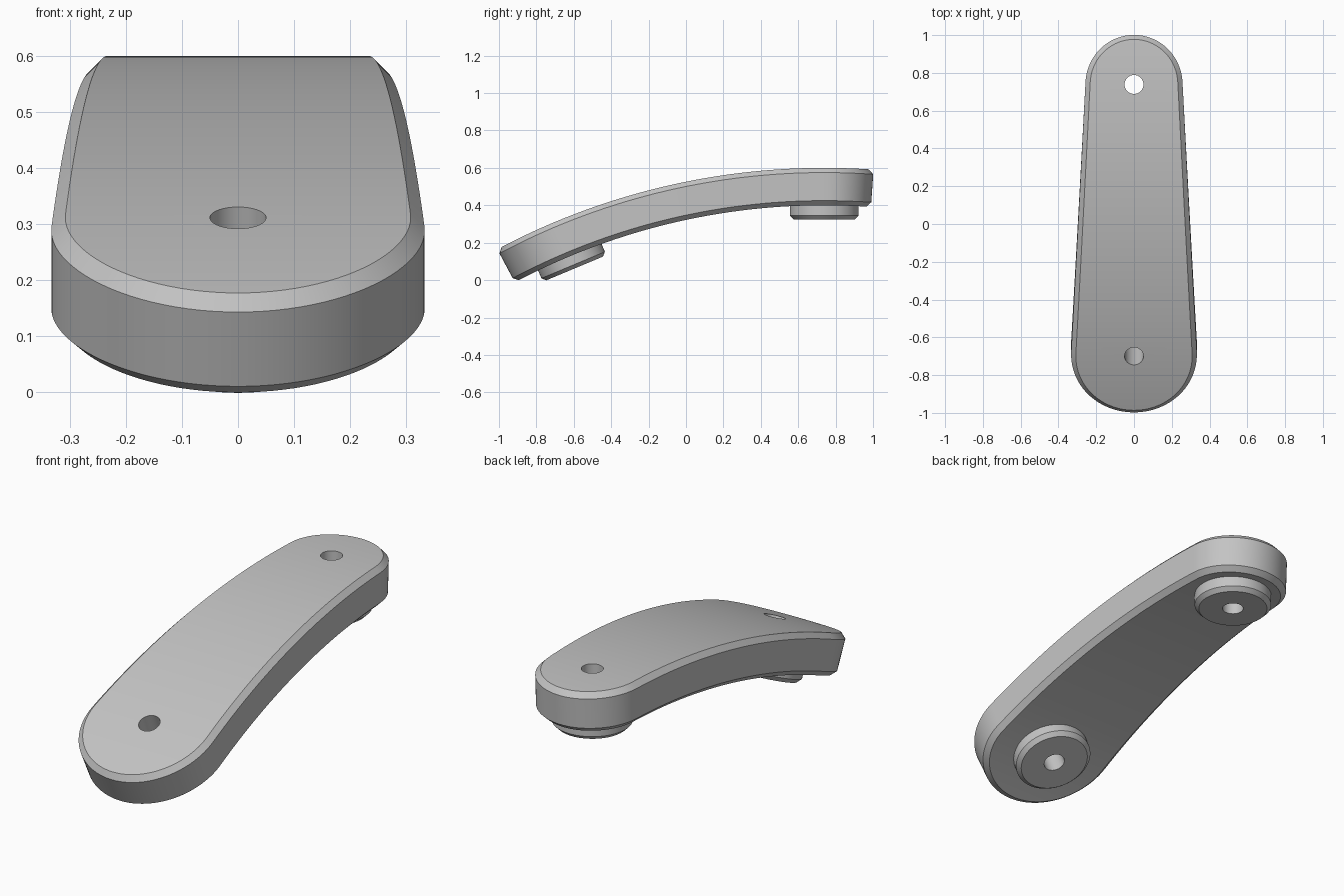
import bpy, bmesh
from math import sin, cos, asin, pi
from mathutils import Matrix

cube = bpy.data.objects.get("Cube")
if cube:
    bpy.data.objects.remove(cube, do_unlink=True)

# Bend: the whole lever follows an arc about an axis along x
R_TOP, THICK = 3.73, 0.20
R_BOT, R_MID = R_TOP - THICK, R_TOP - THICK / 2
PIVOT_Y, AXIS_Z = 0.739, 0.6 - R_TOP
TILT = 0.396                       # arc angle between the two pivots
R_BACK, R_FRONT = 0.257, 0.333     # rounded end radii
CHAMFER, HOLE_R = 0.025, 0.05
LENGTH = R_MID * TILT

grey = bpy.data.materials.new("plain grey")
grey.use_nodes = True
colour = (0.55, 0.55, 0.55, 1)
grey.diffuse_color = colour
grey.node_tree.nodes["Principled BSDF"].inputs["Base Color"].default_value = colour


def make_object(name, bm):
    bmesh.ops.recalc_face_normals(bm, faces=bm.faces)
    mesh = bpy.data.meshes.new(name)
    bm.to_mesh(mesh)
    bm.free()
    mesh.materials.append(grey)
    obj = bpy.data.objects.new(name, mesh)
    bpy.context.collection.objects.link(obj)
    return obj


def activate(obj):
    bpy.ops.object.select_all(action='DESELECT')
    obj.select_set(True)
    bpy.context.view_layer.objects.active = obj


def bend_frame(angle):
    return Matrix.Translation((0, PIVOT_Y, AXIS_Z)) @ Matrix.Rotation(angle, 4, 'X')


def half_outline(inset):
    """Tapered rounded outline on +x, as (x, distance from back pivot)."""
    t = -asin((R_FRONT - R_BACK) / LENGTH)
    rb, rf, n, m = R_BACK - inset, R_FRONT - inset, 24, 40
    back = [-pi / 2 + (t + pi / 2) * i / n for i in range(n + 1)]
    front = [t + (pi / 2 - t) * i / n for i in range(n + 1)]
    a = [(rb * cos(p), rb * sin(p)) for p in back]
    b = [(rf * cos(p), LENGTH + rf * sin(p)) for p in front]
    (x0, s0), (x1, s1) = a[-1], b[0]
    side = [(x0 + (x1 - x0) * i / m, s0 + (s1 - s0) * i / m) for i in range(1, m)]
    return a + side + b


def revolve(bm, profile, matrix, steps=64):
    """Turn a closed (radius, height) profile about local z."""
    rings = [[bm.verts.new(matrix @ Matrix.Rotation(2 * pi * k / steps, 4, 'Z')
                           @ Matrix.Translation((r, 0, h)).translation)
              for r, h in profile] for k in range(steps)]
    for k, ring in enumerate(rings):
        nxt = rings[(k + 1) % steps]
        for i in range(len(profile)):
            j = (i + 1) % len(profile)
            bm.faces.new((ring[i], nxt[i], nxt[j], ring[j]))


# Curved arm: four outline rings joined by walls and chamfers, capped in strips
bm = bmesh.new()
loops = []
for inset, radius in ((CHAMFER, R_BOT), (0, R_BOT + CHAMFER),
                      (0, R_TOP - CHAMFER), (CHAMFER, R_TOP)):
    right = half_outline(inset)
    last = len(right) - 1
    right[0], right[last] = (0, right[0][1]), (0, right[last][1])
    left = [(-x, s) for x, s in right[last - 1:0:-1]]
    loops.append([bm.verts.new((x, PIVOT_Y - radius * sin(s / R_MID),
                                AXIS_Z + radius * cos(s / R_MID)))
                  for x, s in right + left])
count = len(loops[0])
for low, high in zip(loops, loops[1:]):
    for i in range(count):
        j = (i + 1) % count
        bm.faces.new((low[i], low[j], high[j], high[i]))
for loop in (loops[0], loops[-1]):
    for i in range(count // 2):
        strip = [loop[i], loop[i + 1], loop[-i - 1], loop[-i]]
        bm.faces.new(list(dict.fromkeys(strip)))
arm = make_object("curved_arm", bm)

parts = [arm]
for name, angle, height in (("back", 0, 0.075), ("front", TILT, 0.07)):
    # Pivot hole through the arm
    bm = bmesh.new()
    bmesh.ops.create_cone(bm, cap_ends=True, segments=64, radius1=HOLE_R,
                          radius2=HOLE_R, depth=1,
                          matrix=bend_frame(angle) @ Matrix.Translation((0, 0, R_MID)))
    cutter = make_object(name + "_hole_cutter", bm)
    cutter.hide_render = True
    activate(arm)
    cut = arm.modifiers.new("hole", 'BOOLEAN')
    cut.operation, cut.solver, cut.object = 'DIFFERENCE', 'EXACT', cutter
    bpy.ops.object.modifier_apply(modifier=cut.name)
    bpy.data.objects.remove(cutter, do_unlink=True)

    # Chamfered boss ring beneath the arm
    bm = bmesh.new()
    top, low, rad, c = R_BOT + 0.001, R_BOT - height, 0.184, 0.02
    revolve(bm, [(HOLE_R, top), (rad, top), (rad, low + c),
                 (rad - c, low), (HOLE_R, low)], bend_frame(angle))
    parts.append(make_object(name + "_boss", bm))

for part in parts:
    activate(part)
    bpy.ops.object.shade_smooth_by_angle(angle=pi / 6)
